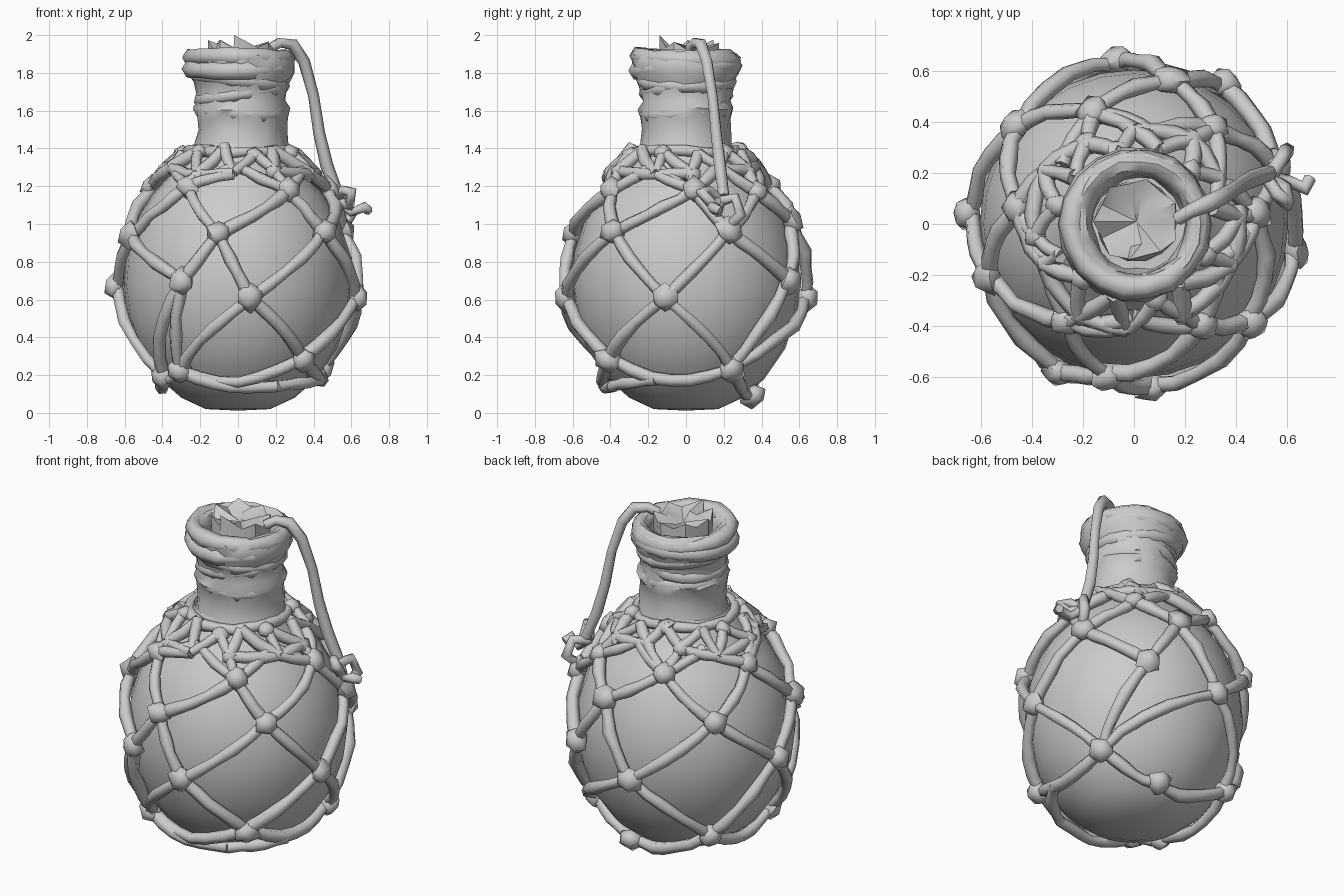
import bpy, bmesh, math, random
from math import sin, cos, radians, pi
from mathutils import Vector

if "Cube" in bpy.data.objects:
    bpy.data.objects.remove(bpy.data.objects["Cube"])

random.seed(4)
PROFILE = [(0.0, 0.012), (0.17, 0.02), (0.30, 0.08), (0.415, 0.18), (0.525, 0.34), (0.585, 0.52),
           (0.605, 0.68), (0.59, 0.85), (0.535, 1.02), (0.45, 1.16), (0.35, 1.27), (0.27, 1.36), (0.24, 1.42)]


def surf(deg, z, off=0.0):
    """Point on the flask body at an angle and height, pushed outward."""
    for (r0, z0), (r1, z1) in zip(PROFILE, PROFILE[1:]):
        if z0 <= z <= z1:
            r = r0 + (r1 - r0) * (z - z0) / (z1 - z0)
            break
    else:
        r = 0.24
    n = Vector((cos(radians(deg)), sin(radians(deg)), 0))
    nz = (z - 0.68) / 0.68
    return n * (r + off * math.sqrt(max(0.1, 1 - nz * nz))) + Vector((0, 0, z + off * nz * 0.7))


def turn(a, b):
    """Shortest signed angle from a to b."""
    return (b - a + 180) % 360 - 180


def finish(bm, name, angle=50):
    bmesh.ops.recalc_face_normals(bm, faces=bm.faces)
    me = bpy.data.meshes.new(name)
    bm.to_mesh(me)
    bm.free()
    ob = bpy.data.objects.new(name, me)
    bpy.context.collection.objects.link(ob)
    bpy.ops.object.select_all(action='DESELECT')
    ob.select_set(True)
    bpy.context.view_layer.objects.active = ob
    bpy.ops.object.shade_smooth_by_angle(angle=radians(angle))
    return ob


def lathe(name, prof, n=24, jitter=0.0, cx=0.0):
    bm = bmesh.new()
    rings = []
    for r, z in prof:
        if r < 1e-4:
            rings.append([bm.verts.new((cx, 0, z))] * n)
            continue
        ring = []
        for i in range(n):
            a = 2 * pi * i / n
            rr = r + random.uniform(-jitter, jitter)
            ring.append(bm.verts.new((cx + rr * cos(a), rr * sin(a), z + random.uniform(-jitter, jitter))))
        rings.append(ring)
    for lo, hi in zip(rings, rings[1:]):
        for i in range(n):
            j = (i + 1) % n
            bm.faces.new(list(dict.fromkeys([lo[i], lo[j], hi[j], hi[i]])))
    return finish(bm, name)


def ropes(name, paths, radius, cyclic=False):
    """One curve object holding many round cords."""
    cu = bpy.data.curves.new(name, 'CURVE')
    cu.dimensions = '3D'
    cu.bevel_depth = radius
    cu.bevel_resolution = 1
    cu.use_fill_caps = True
    for pts in paths:
        sp = cu.splines.new('POLY')
        sp.points.add(len(pts) - 1)
        sp.use_cyclic_u = cyclic
        for p, co in zip(sp.points, pts):
            p.co = (*co, 1)
            p.radius = random.uniform(0.82, 1.15)
    ob = bpy.data.objects.new(name, cu)
    bpy.context.collection.objects.link(ob)
    return ob


def strand(a, b, off=0.036, n=5, sag=0.0):
    """Cord lying on the body between two (angle, height) points."""
    d = turn(a[0], b[0])
    return [surf(a[0] + d * i / n, a[1] + (b[1] - a[1]) * i / n - sag * 4 * (i / n) * (1 - i / n),
                 off + random.uniform(-0.008, 0.008)) for i in range(n + 1)]


def knots(name, spots, size, off=0.05):
    bm = bmesh.new()
    for deg, z in spots:
        c = surf(deg, z, off)
        out = (c - Vector((0, 0, 0.68))).normalized()
        geo = bmesh.ops.create_icosphere(bm, subdivisions=1, radius=size)
        for v in geo['verts']:
            p = v.co * random.uniform(0.8, 1.15)
            v.co = c + p - out * p.dot(out) * 0.2
    return finish(bm, name, 60)


# Flask body
lathe("flask_body", PROFILE, 28)

# Wrapped neck with a hollow mouth
lathe("neck", [(0.27, 1.36), (0.245, 1.42), (0.235, 1.5), (0.24, 1.56), (0.255, 1.61), (0.232, 1.65),
               (0.245, 1.71), (0.25, 1.75), (0.285, 1.80), (0.285, 1.89), (0.25, 1.92), (0.21, 1.91),
               (0.19, 1.85), (0.18, 1.76), (0.0, 1.75)], 20, 0.008, 0.018)


def ring(r, z, tilt, ph, cx):
    ts = [2 * pi * i / 18 for i in range(18)]
    return [Vector((cx + r * cos(t), r * sin(t), z + tilt * cos(t + ph))) for t in ts]


# Neck windings and lip: slightly tilted rings
ropes("neck_windings", [ring(0.212, 1.60, .02, 4, .018), ring(0.212, 1.69, .035, 0, .018),
                        ring(0.228, 1.76, .03, 3, .01)], 0.042, True)
ropes("lip_rings", [ring(0.25, 1.875, .014, 2, .005), ring(0.255, 1.825, .014, 5, .005)], 0.048, True)

# Stopper with a ragged crown
bm = bmesh.new()
n = 14


def circle(r, zs):
    return [bm.verts.new((0.01 + r[i % 2] * cos(2 * pi * i / n), .01 + r[i % 2] * sin(2 * pi * i / n), zs(i)))
            for i in range(n)]


lo = circle((.16, .16), lambda i: 1.74)
hi = circle((.15, .17), lambda i: (1.925, 1.965)[i % 2] + random.uniform(-.01, .015))
inner = circle((.1, .09), lambda i: 1.92 + random.uniform(-.015, .03))
mid = bm.verts.new((0.01, 0.01, 1.91))
hi[11].co = (-0.02, -0.14, 2.0)
for i in range(n):
    j = (i + 1) % n
    bm.faces.new((lo[i], lo[j], hi[j], hi[i]))
    bm.faces.new((hi[i], hi[j], inner[j], inner[i]))
    bm.faces.new((inner[i], inner[j], mid))
finish(bm, "stopper", 40)

# Net: rows of knots as (angle, height), top to bottom
A = [(-125, 1.18), (-56, 1.16), (5, 1.16), (50, 1.15), (110, 1.18), (172, 1.18)]
B = [(-100, 0.94), (-40, 0.95), (22, 0.95), (75, 1.0), (140, 0.95), (200, 0.93)]
C = [(-84, 0.61), (-10, 0.61), (57, 0.70), (96, 0.61), (176, 0.67), (243, 0.70)]
D = [(-50, 0.30), (29, 0.25), (72, 0.12), (140, 0.25), (212, 0.21), (231, 0.24)]
paths = []
for i in range(6):
    j = (i + 1) % 6
    paths += [strand(A[i], B[i]), strand(A[j], B[i])]
    paths += [strand(B[i], C[i]), strand(B[j], C[i])]
    if i != 2:
        paths += [strand(C[i], D[i]), strand(C[j], D[i])]
    # lower ring sagging under the belly
    paths.append(strand(D[i], D[j], 0.035, 6, 0.0011 * abs(turn(D[i][0], D[j][0]))))
paths.append(strand(D[1], C[3]))
paths.append(strand(D[5], (-62, 0.17), 0.05, 6, 0.04))
paths.append(strand((-62, 0.17), (-20, 0.2), 0.05))
ropes("net_cords", paths, 0.034)
knots("net_knots", B + C + D, 0.078)
knots("upper_net_knots", A, 0.072)

# Tangled loops around the shoulder
E = [(i * 30 + random.uniform(-9, 9), 1.26 + random.uniform(-.03, .03)) for i in range(12)]
F = [(i * 30 + 15 + random.uniform(-9, 9), 1.35 + random.uniform(-.02, .02)) for i in range(12)]
web = []
for i in range(12):
    web += [strand(E[i], F[i], 0.055, 2), strand(F[i], E[(i + 1) % 12], 0.06, 2)]
    near = min(A, key=lambda k: abs(turn(k[0], E[i][0])))
    web.append(strand(E[i], near, 0.05, 3))
    if i % 3:
        web.append(strand(E[i], E[(i + 1) % 12], 0.05, 3))
for i in range(6):
    a, b = A[i], A[(i + 1) % 6]
    web.append(strand(a, (a[0] + turn(a[0], b[0]) / 2, 1.28), 0.04, 4))
    web.append(strand((a[0] + turn(a[0], b[0]) / 2, 1.28), b, 0.04, 4))
ropes("shoulder_cords", web, 0.032)
knots("shoulder_knots", E[::2] + F[1::2], 0.055)
collar = [surf(i * 20, 1.37 + random.uniform(-.012, .012), 0.02) for i in range(18)]
ropes("collar_cord", [collar], 0.032, True)

# Carrying cord from the mouth to the shoulder, ending in a small bow
ropes("carrying_cord", [[(0.17, 0.02, 1.93), (0.22, 0.05, 1.96), (0.29, 0.08, 1.95), (0.35, 0.11, 1.86),
                         (0.40, 0.14, 1.68), (0.43, 0.16, 1.48), (0.47, 0.18, 1.31), (0.53, 0.20, 1.15)]], 0.032)
ropes("bow", [[(0.52, 0.18, 1.13), (0.56, 0.12, 1.18), (0.60, 0.08, 1.17), (0.59, 0.14, 1.10), (0.53, 0.18, 1.12)],
              [(0.53, 0.18, 1.12), (0.60, 0.17, 1.06), (0.67, 0.14, 1.09), (0.69, 0.18, 1.07)],
              [(0.53, 0.18, 1.12), (0.58, 0.26, 1.14), (0.60, 0.29, 1.05), (0.57, 0.24, 1.0)]], 0.028)
